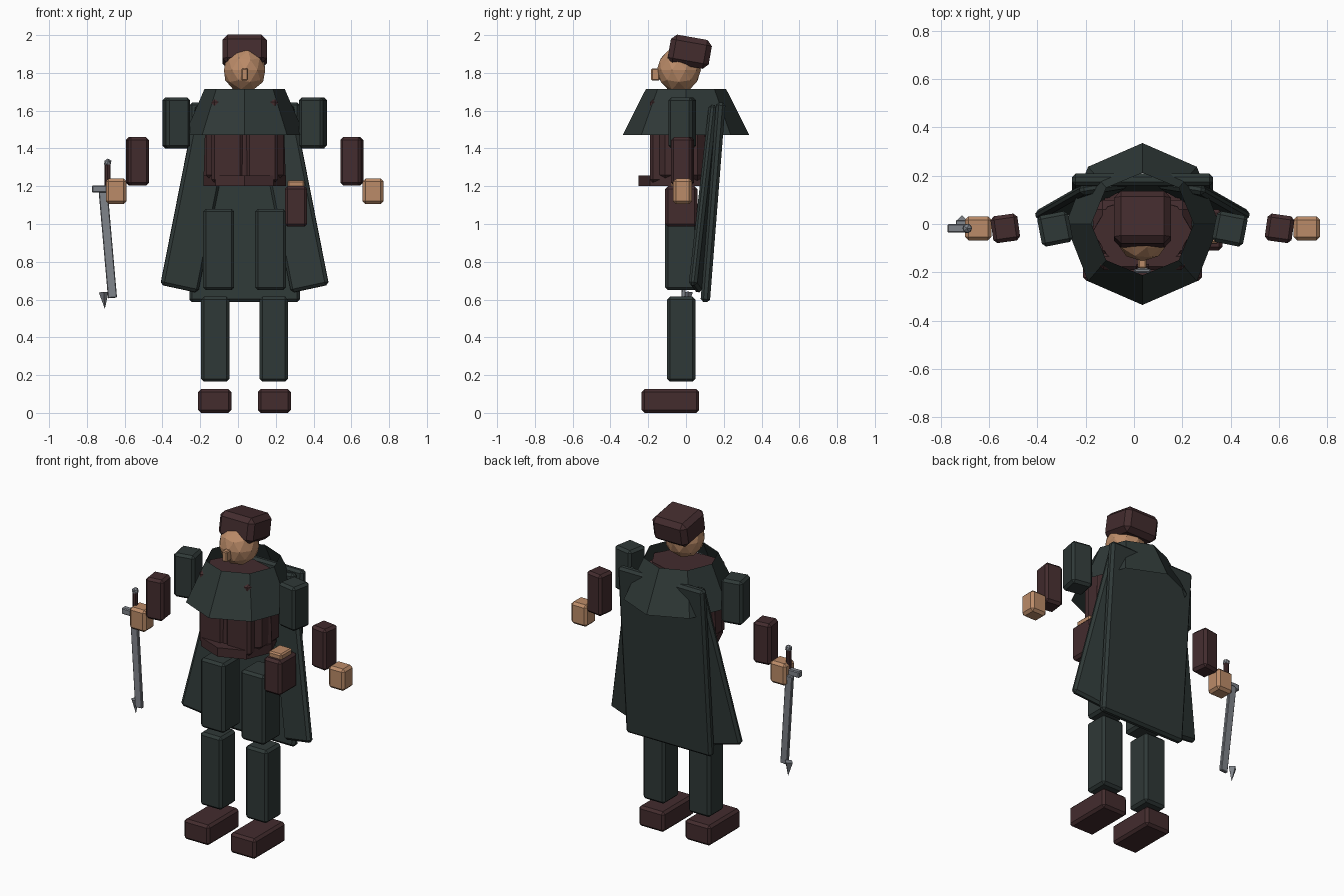
import bpy, bmesh, math
from mathutils import Matrix, Vector

if "Cube" in bpy.data.objects:
    bpy.data.objects.remove(bpy.data.objects["Cube"])

CX = 0.035  # body centre line


def material(name, rgb):
    m = bpy.data.materials.new(name)
    m.diffuse_color = (*rgb, 1)
    m.use_nodes = True
    m.node_tree.nodes["Principled BSDF"].inputs["Base Color"].default_value = m.diffuse_color
    return m


GREEN = material("dark_green_cloth", (0.028, 0.040, 0.038))
BROWN = material("dark_brown_leather", (0.056, 0.025, 0.027))
SKIN = material("skin", (0.50, 0.26, 0.14))
STEEL = material("steel", (0.21, 0.225, 0.25))


def finish(name, bm, mat):
    bmesh.ops.recalc_face_normals(bm, faces=bm.faces)
    mesh = bpy.data.meshes.new(name)
    bm.to_mesh(mesh)
    bm.free()
    mesh.materials.append(mat)
    obj = bpy.data.objects.new(name, mesh)
    bpy.context.collection.objects.link(obj)
    return obj


def place(bm, loc, rot):
    """Rotate in degrees (x, then y, then z) and move into position."""
    m = Matrix.Translation(loc)
    for angle, axis in zip(reversed(rot), "ZYX"):
        m = m @ Matrix.Rotation(math.radians(angle), 4, axis)
    bmesh.ops.transform(bm, matrix=m, verts=bm.verts)


def box(name, loc, size, mat, rot=(0, 0, 0), bevel=0.015):
    bm = bmesh.new()
    bmesh.ops.create_cube(bm, size=1)
    bmesh.ops.scale(bm, vec=size, verts=bm.verts)
    if bevel:
        bmesh.ops.bevel(bm, geom=bm.edges[:], offset=bevel, segments=1,
                        affect='EDGES')
    place(bm, loc, rot)
    return finish(name, bm, mat)


def pair(name, dx, y, z, size, mat, rot=(0, 0, 0), bevel=0.015):
    """Mirrored boxes either side of the body centre line."""
    for side, s in (("right", -1), ("left", 1)):
        box(f"{side}_{name}", (CX + s * dx, y, z), size, mat,
            (rot[0], rot[1] * s, rot[2] * s), bevel)


def cone(name, loc, r1, r2, depth, sides, mat, caps=True, scale=(1, 1, 1), rot=(0, 0, 0)):
    bm = bmesh.new()
    bmesh.ops.create_cone(bm, cap_ends=caps, segments=sides,
                          radius1=r1, radius2=r2, depth=depth)
    bmesh.ops.scale(bm, vec=scale, verts=bm.verts)
    place(bm, loc, rot)
    return finish(name, bm, mat)


def ball(name, loc, radii, mat, detail):
    bm = bmesh.new()
    bmesh.ops.create_icosphere(bm, subdivisions=detail, radius=1)
    bmesh.ops.scale(bm, vec=radii, verts=bm.verts)
    place(bm, loc, (0, 0, 0))
    return finish(name, bm, mat)


# Legs
pair("boot", 0.158, -0.083, 0.063, (0.175, 0.305, 0.125), BROWN)
pair("shin", 0.155, -0.025, 0.39, (0.15, 0.15, 0.45), GREEN)
pair("thigh", 0.1375, -0.025, 0.865, (0.165, 0.17, 0.43), GREEN)

# Torso: eight-sided core with two coat fronts and a belt
cone("torso", (CX, -0.03, 1.44), 0.218, 0.205, 0.44, 8, BROWN,
     scale=(1, 0.7, 1))
box("torso_core", (CX, -0.025, 1.44), (0.41, 0.25, 0.44), BROWN, bevel=0.04)
pair("coat_front", 0.093, -0.155, 1.44, (0.165, 0.07, 0.44), BROWN)
cone("belt", (CX, -0.04, 1.228), 0.218, 0.218, 0.055, 8, BROWN,
     scale=(1, 0.97, 1))
box("collar_clasp", (CX, -0.192, 1.63), (0.07, 0.02, 0.04), STEEL, bevel=0.006)

# Hip pouch
box("hip_pouch", (0.307, -0.025, 1.093), (0.118, 0.17, 0.215), BROWN)
box("pouch_flap", (0.307, -0.025, 1.208), (0.09, 0.11, 0.045), SKIN, bevel=0.008)

# Arms
pair("upper_arm", 0.362, -0.02, 1.535, (0.13, 0.13, 0.27), GREEN, (0, 0, -11))
pair("forearm", 0.5675, -0.018, 1.332, (0.112, 0.112, 0.255), BROWN, (0, 0, -8))
pair("hand", 0.680, -0.018, 1.173, (0.11, 0.10, 0.135), SKIN)

# Cloak: back panel, two flared side panels, open shoulder mantle
box("cloak_back", (CX, 0.143, 1.115), (0.585, 0.05, 1.06), GREEN, (-4.5, 0, 0))
pair("cloak_side", 0.252, 0.103, 1.135, (0.205, 0.045, 0.98), GREEN,
     (-4.5, -12, -9))
mantle = cone("shoulder_mantle", (CX, 0, 1.593), 0.335, 0.212, 0.245, 8, GREEN,
              caps=False)
for v in mantle.data.vertices:  # the hem is slightly narrower side to side
    if v.co.z < 1.5:
        v.co.x = CX + (v.co.x - CX) * 0.95

# Head and hat
ball("head", (CX, -0.038, 1.815), (0.115, 0.117, 0.12), SKIN, 2)
box("nose", (CX, -0.162, 1.792), (0.035, 0.045, 0.065), SKIN, bevel=0.006)
box("hat", (CX, 0.02, 1.912), (0.235, 0.22, 0.155), BROWN, (-10, 0, 0), 0.028)

# Sword
box("sword_blade", (-0.689, -0.004, 0.89), (0.048, 0.022, 0.565), STEEL,
    (-2, -5, 0), 0.004)
cone("sword_tip", (-0.708, 0.01, 0.595), 0.0, 0.026, 0.09, 4, STEEL,
     rot=(0, -4, 0))
box("sword_guard", (-0.73, -0.018, 1.185), (0.085, 0.036, 0.038), STEEL, bevel=0.005)
cone("sword_grip", (-0.69, -0.018, 1.26), 0.016, 0.016, 0.13, 8, BROWN)
ball("sword_pommel", (-0.69, -0.018, 1.325), (0.022, 0.022, 0.022), STEEL, 1)
